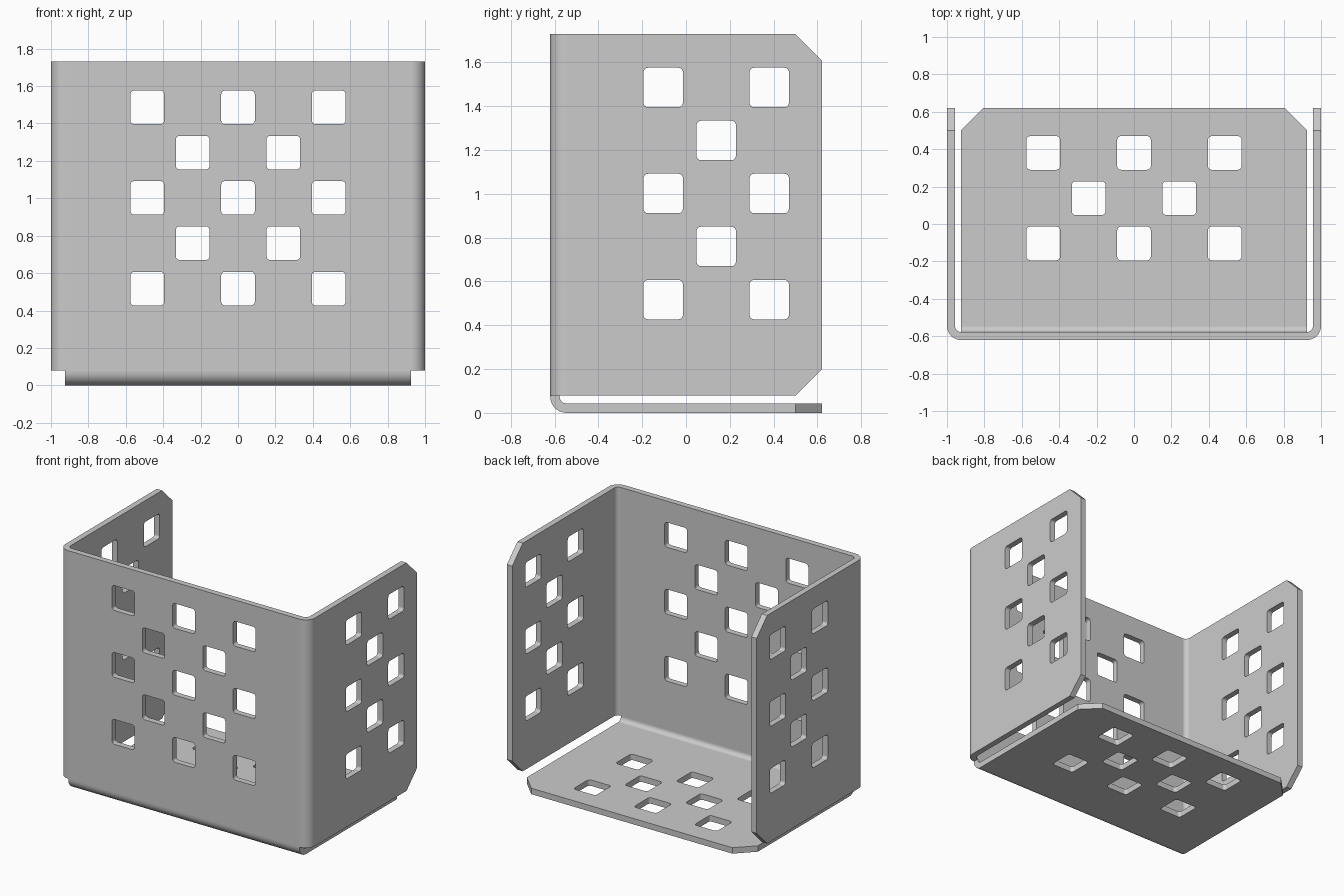
import bpy, bmesh
from math import sin, cos, pi, radians

if "Cube" in bpy.data.objects:
    bpy.data.objects.remove(bpy.data.objects["Cube"])

W, D, H = 1.0, 0.62, 1.73        # half width, half depth, height
T, R = 0.043, 0.075              # sheet thickness, outer bend radius
BASE = 0.079                     # lower edge of the walls
CH, HOLE, FILLET = 0.12, 0.18, 0.02


def arc(cx, cy, r, a0, a1, n=10):
    return [(cx + r * cos(radians(a0 + (a1 - a0) * i / n)),
             cy + r * sin(radians(a0 + (a1 - a0) * i / n))) for i in range(n + 1)]


def prism(bm, pts, axis, lo, hi):
    """Extrude a closed 2D profile along an axis."""
    place = {'x': lambda u, v, t: (t, u, v),
             'y': lambda u, v, t: (u, t, v),
             'z': lambda u, v, t: (u, v, t)}[axis]
    a = [bm.verts.new(place(u, v, lo)) for u, v in pts]
    b = [bm.verts.new(place(u, v, hi)) for u, v in pts]
    bm.faces.new(a)
    bm.faces.new(b[::-1])
    for i in range(len(pts)):
        j = (i + 1) % len(pts)
        bm.faces.new((a[i], b[i], b[j], a[j]))


def hole(u, v):
    h = HOLE / 2 - FILLET
    pts = []
    for k, (su, sv) in enumerate([(1, 1), (-1, 1), (-1, -1), (1, -1)]):
        pts += arc(u + su * h, v + sv * h, FILLET, 90 * k, 90 * k + 90, 4)
    return pts


def diamond(u, v):
    return [(u + CH, v), (u, v + CH), (u - CH, v), (u, v - CH)]


def make(name, prisms):
    bm = bmesh.new()
    for p in prisms:
        prism(bm, *p)
    bmesh.ops.recalc_face_normals(bm, faces=bm.faces)
    me = bpy.data.meshes.new(name)
    bm.to_mesh(me)
    bm.free()
    ob = bpy.data.objects.new(name, me)
    bpy.context.collection.objects.link(ob)
    return ob


def boolean(ob, other, op):
    m = ob.modifiers.new(op, 'BOOLEAN')
    m.operation, m.solver, m.object = op, 'EXACT', other
    bpy.context.view_layer.objects.active = ob
    bpy.ops.object.modifier_apply(modifier=m.name)
    bpy.data.objects.remove(other)


# Staggered hole positions
cols = [-0.485, 0, 0.485]
mids = [-0.2425, 0.2425]
rows = [1.486, 1.002, 0.517]
mid_rows = [1.244, 0.76]
depths, mid_depth = [-0.104, 0.38], 0.138

# Front and side walls: one U-shaped sheet
cx, cy = W - R, -D + R
u_profile = ([(-W, D)] + arc(-cx, cy, R, 180, 270) + arc(cx, cy, R, 270, 360) + [(W, D), (W - T, D)]
             + arc(cx, cy, R - T, 360, 270) + arc(-cx, cy, R - T, 270, 180) + [(-W + T, D)])
bracket = make("wall_bracket", [(u_profile, 'z', BASE, H)])
front = [(x, z) for x in cols for z in rows] + [(x, z) for x in mids for z in mid_rows]
side = [(y, z) for y in depths for z in rows] + [(mid_depth, z) for z in mid_rows]
boolean(bracket, make("wall_cutter",
        [(hole(*p), 'y', -0.7, -0.5) for p in front]
        + [(hole(*p), 'x', -1.1, 1.1) for p in side]
        + [(diamond(D, z), 'x', -1.1, 1.1) for z in (BASE, H)]), 'DIFFERENCE')

# Floor with its front bend
l_profile = ([(-D, BASE)] + arc(cy, R, R, 180, 270) + [(D, 0), (D, T)]
             + arc(cy, R, R - T, 270, 180) + [(-D + T, BASE)])
floor = make("floor", [(l_profile, 'x', -cx, cx)])
flat = [(x, y) for x in cols for y in depths] + [(x, mid_depth) for x in mids]
boolean(floor, make("floor_cutter",
        [(hole(*p), 'z', -0.1, 0.1) for p in flat]
        + [(diamond(x, D), 'z', -0.1, 0.1) for x in (-cx, cx)]), 'DIFFERENCE')

# Join into one folded sheet and smooth the bends
boolean(bracket, floor, 'UNION')
bpy.ops.object.select_all(action='DESELECT')
bracket.select_set(True)
bpy.context.view_layer.objects.active = bracket
bpy.ops.object.shade_smooth_by_angle(angle=radians(35))
wn = bracket.modifiers.new("weighted_normals", 'WEIGHTED_NORMAL')
wn.keep_sharp = True
